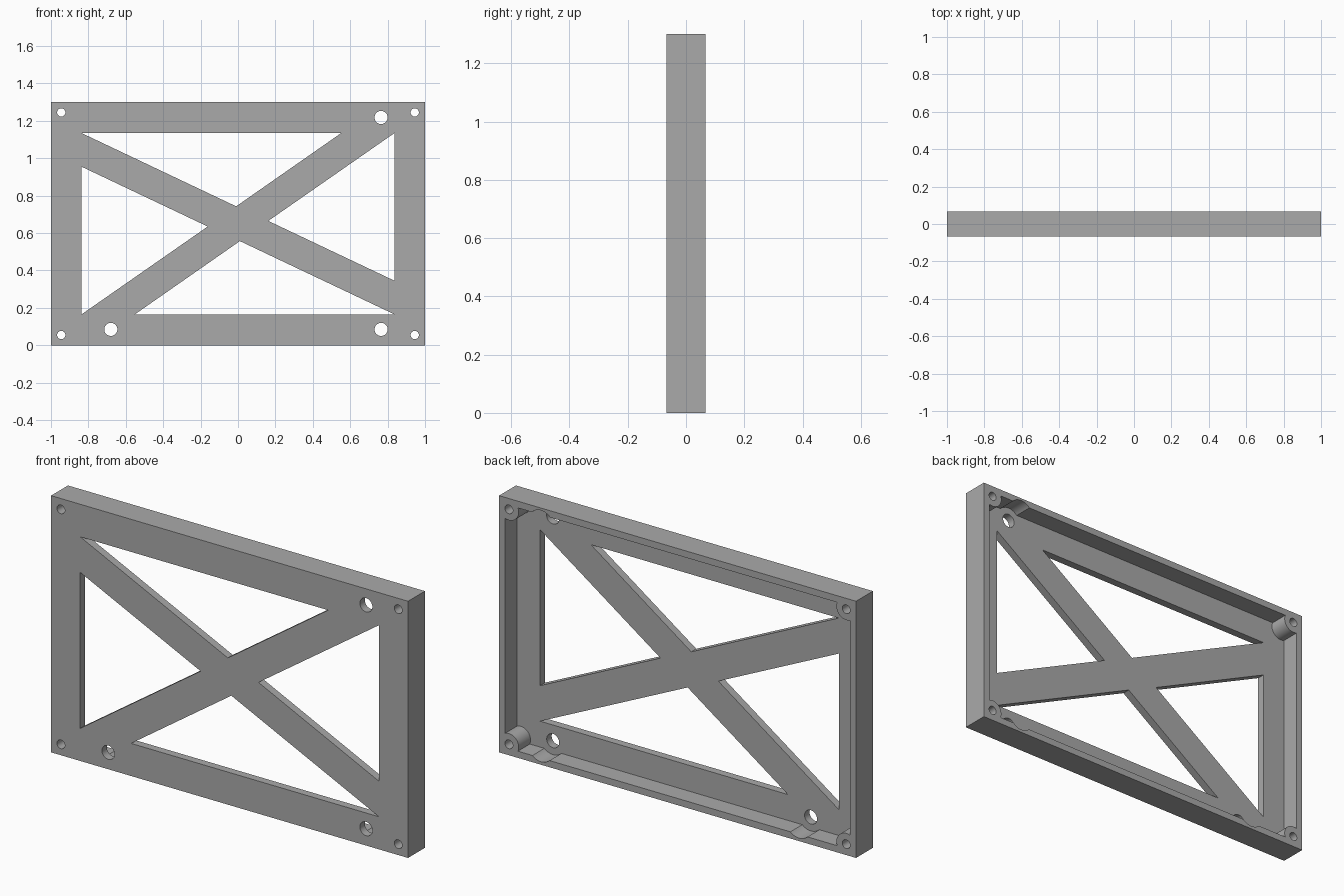
import bpy, bmesh, math
from mathutils import Matrix, Vector

if "Cube" in bpy.data.objects:
    bpy.data.objects.remove(bpy.data.objects["Cube"], do_unlink=True)

W, H, D = 2.0, 1.3, 0.135      # overall size
RIM, FLOOR = 0.034, 0.04       # wall and plate thickness
FRONT, BACK = -D / 2, D / 2
INNER = FRONT + FLOOR          # rear side of the plate
MID = H / 2

grey = bpy.data.materials.new("plain_grey")
grey.use_nodes = True
colour = (0.4, 0.4, 0.4, 1)
grey.diffuse_color = colour
grey.node_tree.nodes["Principled BSDF"].inputs["Base Color"].default_value = colour


def prism(name, outline, y0, y1):
    """Extrude an x-z outline from y0 to y1."""
    bm = bmesh.new()
    face = bm.faces.new([bm.verts.new((x, y0, z)) for x, z in outline])
    moved = bmesh.ops.extrude_face_region(bm, geom=[face])["geom"]
    verts = [v for v in moved if isinstance(v, bmesh.types.BMVert)]
    bmesh.ops.translate(bm, verts=verts, vec=(0, y1 - y0, 0))
    bmesh.ops.recalc_face_normals(bm, faces=bm.faces)
    mesh = bpy.data.meshes.new(name)
    bm.to_mesh(mesh)
    bm.free()
    mesh.materials.append(grey)
    obj = bpy.data.objects.new(name, mesh)
    bpy.context.collection.objects.link(obj)
    return obj


def rect(inset):
    x = W / 2 - inset
    return [(-x, inset), (x, inset), (x, H - inset), (-x, H - inset)]


def circle(x, z, r, n=40):
    return [(x + r * math.cos(math.tau * i / n), z + r * math.sin(math.tau * i / n))
            for i in range(n)]


def cut(target, cutter):
    """Subtract the cutter from the target and discard it."""
    mod = target.modifiers.new("cut", "BOOLEAN")
    mod.operation, mod.solver, mod.object = "DIFFERENCE", "EXACT", cutter
    bpy.context.view_layer.objects.active = target
    bpy.ops.object.modifier_apply(modifier=mod.name)
    bpy.data.objects.remove(cutter, do_unlink=True)


corners = [(sx * 0.945, MID + sz * 0.595) for sx in (-1, 1) for sz in (-1, 1)]
mounts = [(0.765, 1.218), (0.765, 0.085), (-0.68, 0.085)]

# Rear cavity, leaving round posts in the corners
cavity = prism("cavity_cutter", rect(RIM), INNER, BACK + 0.1)
for x, z in corners:
    cut(cavity, prism("post_cutter", circle(x, z, 0.055), FRONT - 0.1, BACK + 0.2))

# Frame body
frame = prism("braced_frame", rect(0), FRONT, BACK)
cut(frame, cavity)

# Screw clearance notches in the rim, and the mounting holes
for x, z in mounts:
    cut(frame, prism("notch_cutter", circle(x, z, 0.07), INNER, BACK + 0.1))
    cut(frame, prism("mount_cutter", circle(x, z, 0.035), FRONT - 0.1, BACK + 0.1))

# Corner screw holes
for x, z in corners:
    cut(frame, prism("screw_cutter", circle(x, z, 0.022, 32), FRONT - 0.1, BACK + 0.1))

# Triangular openings between the crossed braces, repeated by a half turn
top_opening = [(-0.837, 1.135), (0.552, 1.135), (-0.01, 0.743)]
side_opening = [(-0.837, 0.955), (-0.162, 0.635), (-0.837, 0.165)]
for tri in (top_opening, side_opening):
    for turn in (1, -1):
        outline = [(turn * x, MID + turn * (z - MID)) for x, z in tri]
        cut(frame, prism("opening_cutter", outline, FRONT - 0.1, BACK + 0.1))

# Smooth the round walls, keep the edges sharp
bpy.ops.object.select_all(action="DESELECT")
frame.select_set(True)
bpy.context.view_layer.objects.active = frame
bpy.ops.object.shade_smooth_by_angle(angle=math.radians(30))
